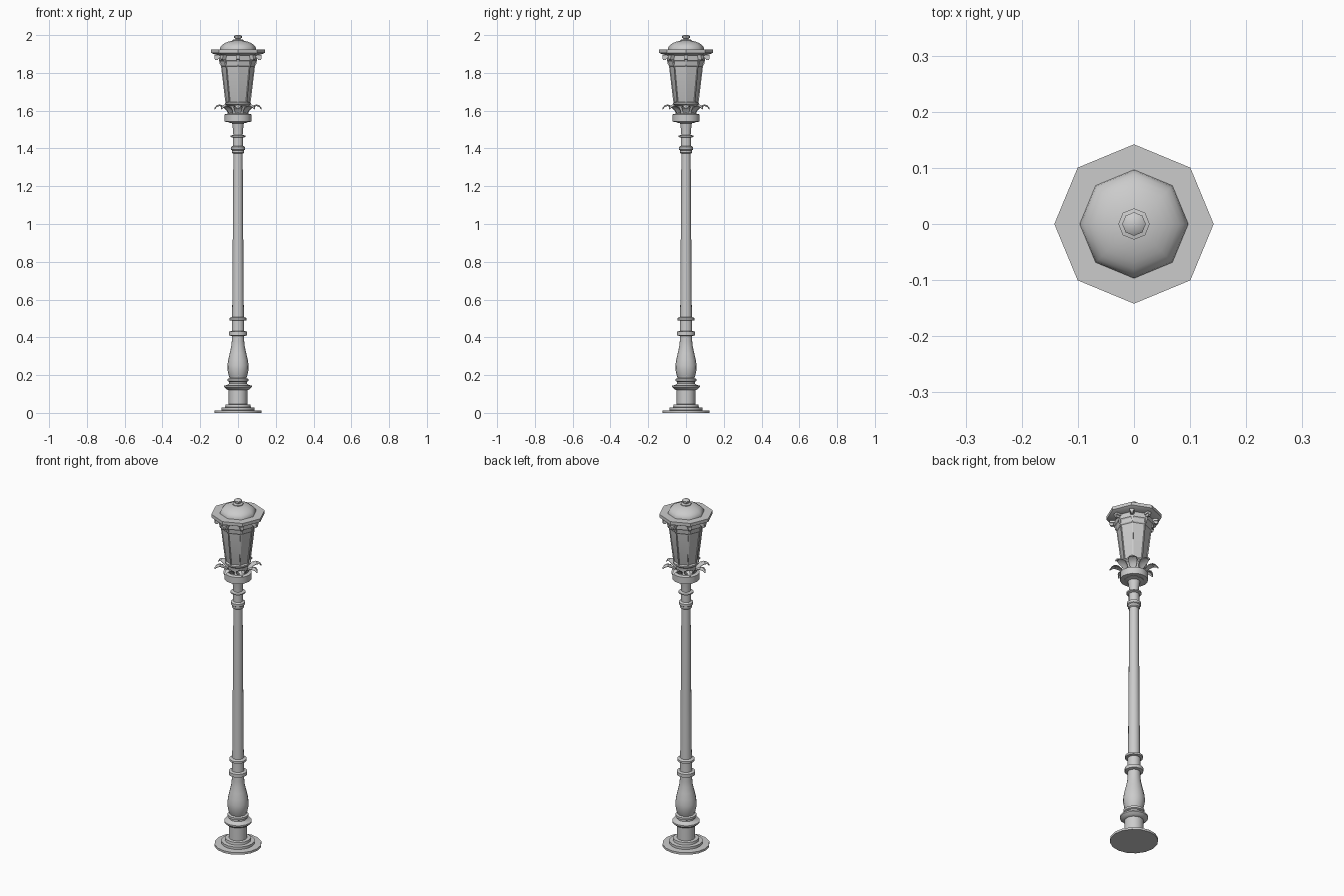
import bpy, bmesh, math
from mathutils import Matrix, Vector

old = bpy.data.objects.get("Cube")
if old:
    bpy.data.objects.remove(old, do_unlink=True)

metal = bpy.data.materials.new("grey metal")
metal.use_nodes = True
GREY = (0.6, 0.6, 0.6, 1)
metal.diffuse_color = GREY
metal.node_tree.nodes["Principled BSDF"].inputs["Base Color"].default_value = GREY


def finish(name, bm, angle=35):
    bmesh.ops.recalc_face_normals(bm, faces=bm.faces)
    mesh = bpy.data.meshes.new(name)
    bm.to_mesh(mesh)
    bm.free()
    obj = bpy.data.objects.new(name, mesh)
    bpy.context.collection.objects.link(obj)
    mesh.materials.append(metal)
    bpy.ops.object.select_all(action="DESELECT")
    obj.select_set(True)
    bpy.context.view_layer.objects.active = obj
    bpy.ops.object.shade_smooth_by_angle(angle=math.radians(angle))
    return obj


def lathe(name, profile, sides=16, angle=35):
    """Turn a (radius, height) profile about z and cap both ends."""
    bm = bmesh.new()
    rings = []
    for r, z in profile:
        rings.append([bm.verts.new((r * math.cos(math.tau * i / sides),
                                    r * math.sin(math.tau * i / sides), z)) for i in range(sides)])
    for a, b in zip(rings, rings[1:]):
        for i in range(sides):
            j = (i + 1) % sides
            bm.faces.new((a[i], a[j], b[j], b[i]))
    bm.faces.new(rings[0])
    bm.faces.new(rings[-1])
    return finish(name, bm, angle)


def ring_of_eight(name, build):
    """Repeat a part built on the +x side at each corner of the lantern."""
    bm = bmesh.new()
    for i in range(8):
        before = set(bm.verts)
        build(bm)
        new = [v for v in bm.verts if v not in before]
        bmesh.ops.rotate(bm, verts=new, matrix=Matrix.Rotation(math.tau * i / 8, 3, "Z"))
    return finish(name, bm)


def bar(bm, start, end, width, depth):
    """Square bar between two (radius, height) points."""
    a, b = Vector((start[0], 0, start[1])), Vector((end[0], 0, end[1]))
    turn = (b - a).to_track_quat("Z", "Y").to_matrix().to_4x4()
    size = Matrix.Diagonal((depth, width, (b - a).length, 1))
    bmesh.ops.create_cube(bm, size=1, matrix=Matrix.Translation((a + b) / 2) @ turn @ size)


# Foot and pedestal
lathe("stepped_foot", [(.124, 0), (.124, .012), (.088, .014), (.088, .028), (.068, .03),
                       (.066, .044), (.049, .046), (.049, .122)])
lathe("pedestal_moulding", [(.049, .12), (.062, .126), (.073, .136), (.073, .144), (.056, .148),
                            (.047, .156), (.047, .164), (.055, .168), (.055, .18), (.044, .184)])

# Vase shaped shaft
lathe("vase_shaft", [(.042, .18), (.05, .2), (.056, .23), (.056, .25), (.052, .28), (.044, .315),
                     (.036, .35), (.033, .38), (.033, .49)])
lathe("lower_collar", [(.034, .407), (.048, .411), (.048, .43), (.034, .434)])
lathe("upper_collar", [(.034, .488), (.046, .491), (.046, .502), (.03, .508)])

# Pole and neck
lathe("pole", [(.031, .5), (.029, .75), (.0245, 1.38)])
lathe("pole_capital", [(.026, 1.373), (.032, 1.378), (.032, 1.39), (.037, 1.394), (.037, 1.408),
                       (.027, 1.414), (.027, 1.457), (.039, 1.461), (.039, 1.468), (.025, 1.472),
                       (.026, 1.495), (.031, 1.533), (.05, 1.537), (.05, 1.542)])

# Lantern seat
lathe("lantern_seat", [(.04, 1.538), (.072, 1.542), (.072, 1.58), (.055, 1.584), (.05, 1.6),
                       (.056, 1.625), (.068, 1.634), (.068, 1.642), (.06, 1.646)])


def leaf(bm):
    # Curling leaf: radius, height and half width along its midrib
    spine = [(.048, 1.588, .012), (.06, 1.61, .02), (.078, 1.626, .024),
             (.098, 1.633, .02), (.114, 1.628, .013), (.125, 1.614, .003)]
    rows = [[bm.verts.new((r, s * w, z - abs(s) * .006)) for s in (-1, 0, 1)] for r, z, w in spine]
    faces = [bm.faces.new((a[k], a[k + 1], b[k + 1], b[k]))
             for a, b in zip(rows, rows[1:]) for k in (0, 1)]
    bmesh.ops.recalc_face_normals(bm, faces=faces)
    bmesh.ops.solidify(bm, geom=faces, thickness=.003)


ring_of_eight("acanthus_leaves", leaf)

# Eight sided lantern body
lathe("lantern_body", [(.06, 1.643), (.063, 1.65), (.087, 1.835), (.092, 1.84), (.095, 1.86),
                       (.1, 1.865), (.1, 1.9)], 8, 30)
ring_of_eight("lantern_ribs", lambda bm: bar(bm, (.063, 1.645), (.087, 1.845), .008, .006))


def bracket(bm):
    bar(bm, (.09, 1.845), (.1, 1.895), .012, .012)
    bar(bm, (.094, 1.888), (.124, 1.888), .012, .022)
    bmesh.ops.create_cone(bm, cap_ends=True, segments=10, radius1=.011, radius2=.011, depth=.014,
                          matrix=Matrix.Translation((.114, 0, 1.878)) @ Matrix.Rotation(math.pi / 2, 4, "X"))


ring_of_eight("eave_brackets", bracket)

# Roof, dome and finial
lathe("roof_plate", [(.1, 1.892), (.13, 1.9), (.136, 1.903), (.142, 1.906), (.142, 1.924)], 8, 30)
dome = [(.097 * math.cos(t * math.pi / 16), 1.923 + .05 * math.sin(t * math.pi / 16)) for t in range(8)]
lathe("roof_dome", dome, 8, 50)
lathe("finial", [(.028, 1.966), (.028, 1.975), (.014, 1.978), (.014, 1.982), (.021, 1.986),
                 (.021, 1.994), (.013, 2.0)], 8, 40)
